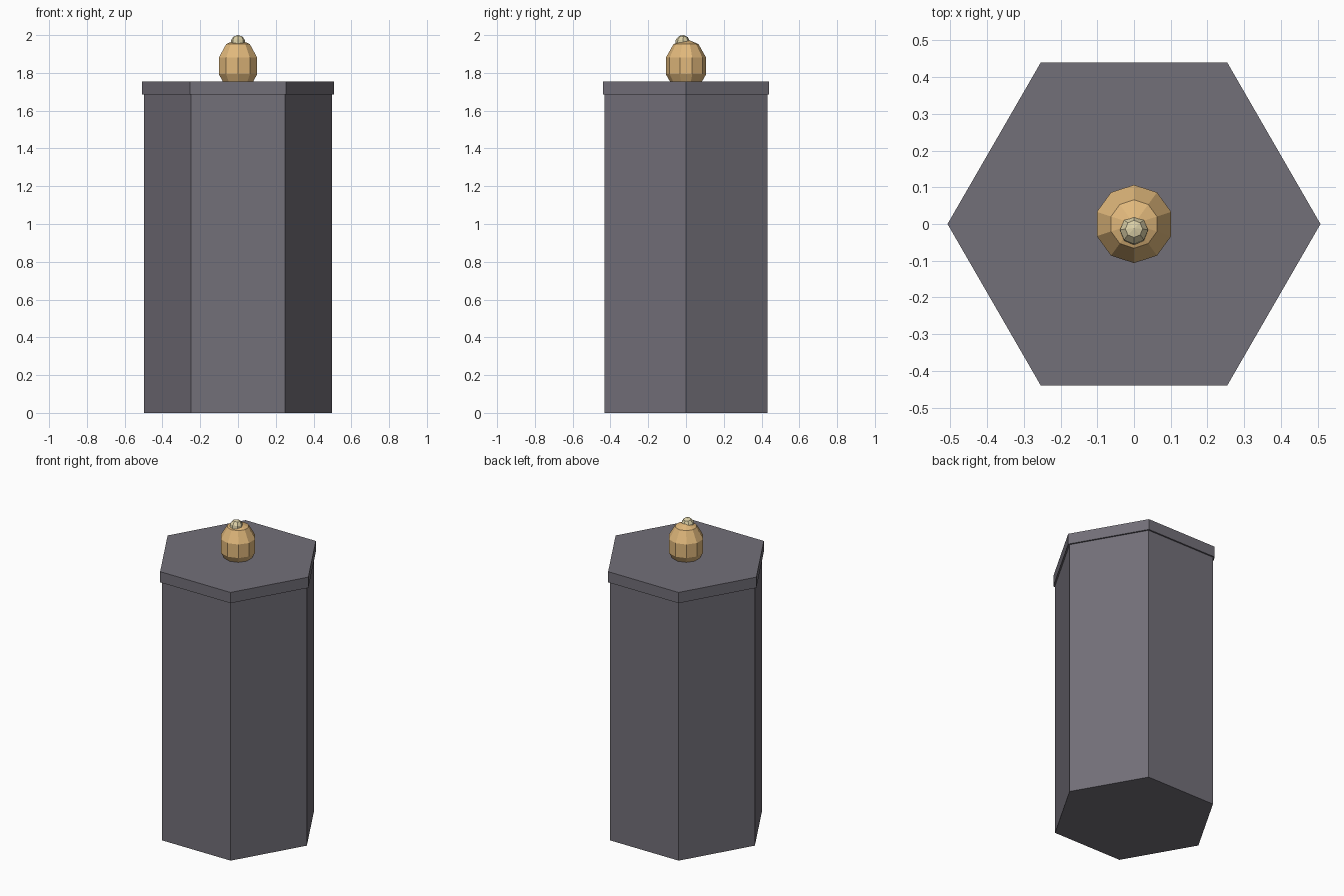
import bpy
from math import radians

if "Cube" in bpy.data.objects:
    bpy.data.objects.remove(bpy.data.objects["Cube"])


def paint(obj, name, rgb):
    mat = bpy.data.materials.new(name)
    mat.diffuse_color = (*rgb, 1)
    mat.use_nodes = True
    mat.node_tree.nodes["Principled BSDF"].inputs["Base Color"].default_value = mat.diffuse_color
    obj.data.materials.append(mat)


def hex_prism(name, radius, z0, z1):
    # rotated so that two corners lie on the x axis
    bpy.ops.mesh.primitive_cylinder_add(vertices=6, radius=radius, depth=z1 - z0,
                                        location=(0, 0, (z0 + z1) / 2),
                                        rotation=(0, 0, radians(30)))
    obj = bpy.context.object
    obj.name = name
    paint(obj, name + "_grey", (0.17, 0.16, 0.19))
    return obj


def ball(name, segments, rings, scale, location, tilt, rgb):
    bpy.ops.mesh.primitive_uv_sphere_add(segments=segments, ring_count=rings, radius=1,
                                         location=location, rotation=(tilt, 0, 0))
    obj = bpy.context.object
    obj.name = name
    obj.scale = scale
    paint(obj, name + "_colour", rgb)
    return obj


# Hexagonal column and overhanging cap slab
hex_prism("column", 0.497, 0, 1.69)
hex_prism("cap_slab", 0.508, 1.685, 1.755)

# Faceted round finial sunk into the slab, with a small tilted tip
ball("finial", 10, 5, (0.112, 0.112, 0.143), (0, 0, 1.837), 0, (0.75, 0.48, 0.2))
ball("finial_tip", 8, 5, (0.04, 0.04, 0.042), (0, -0.018, 1.959), radians(-8), (0.7, 0.62, 0.38))
